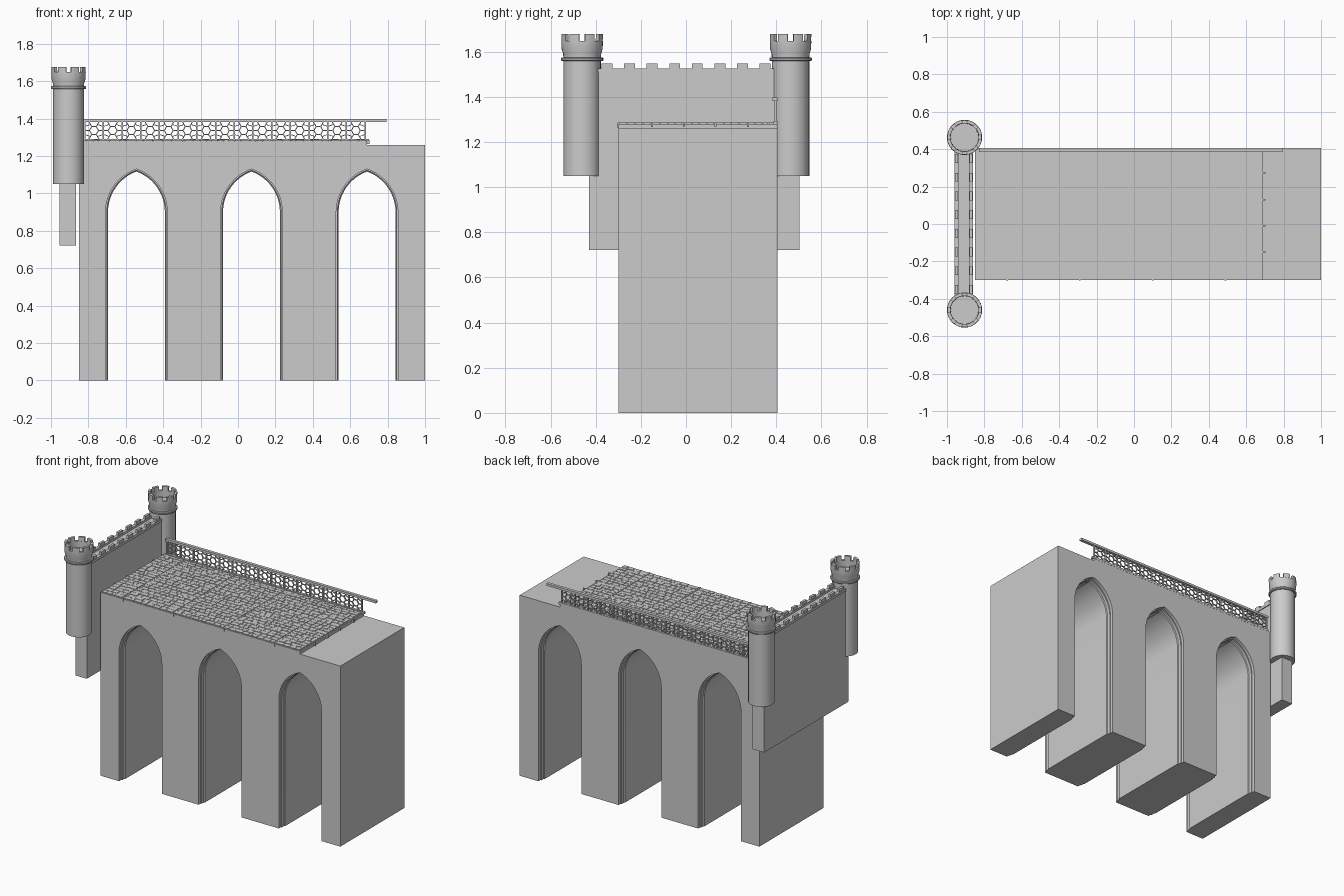
import bpy, bmesh, math, random
from mathutils import Vector, Matrix

if "Cube" in bpy.data.objects:
    bpy.data.objects.remove(bpy.data.objects["Cube"])

random.seed(4)


def finish(name, bm, smooth=False):
    bmesh.ops.recalc_face_normals(bm, faces=bm.faces)
    me = bpy.data.meshes.new(name)
    bm.to_mesh(me)
    bm.free()
    ob = bpy.data.objects.new(name, me)
    bpy.context.collection.objects.link(ob)
    if smooth:
        bpy.ops.object.select_all(action='DESELECT')
        ob.select_set(True)
        bpy.context.view_layer.objects.active = ob
        bpy.ops.object.shade_smooth_by_angle(angle=math.radians(30))
    return ob


def box(bm, lo, hi):
    lo, hi = Vector(lo), Vector(hi)
    size = hi - lo
    m = Matrix.Translation((lo + hi) / 2) @ Matrix.Diagonal((*size, 1))
    bmesh.ops.create_cube(bm, size=1, matrix=m)


def bar(bm, p, q, w, y0, y1):
    """Flat strip between two xz points."""
    d = Vector((q[0] - p[0], 0, q[1] - p[1]))
    m = (Matrix.Translation(((p[0] + q[0]) / 2, (y0 + y1) / 2, (p[1] + q[1]) / 2))
         @ Matrix.Rotation(-math.atan2(d.z, d.x), 4, 'Y')
         @ Matrix.Diagonal((d.length + w * 0.5, y1 - y0, w, 1)))
    bmesh.ops.create_cube(bm, size=1, matrix=m)


def ring_sweep(bm, profile, centre, a0, a1, n, closed):
    """Turn a closed (r, z) profile around a vertical axis."""
    count = n if closed else n + 1
    loops = []
    for i in range(count):
        a = a0 + (a1 - a0) * i / n
        loops.append([bm.verts.new((centre[0] + r * math.cos(a), centre[1] + r * math.sin(a), z))
                      for r, z in profile])
    k = len(profile)
    for i in range(n):
        A, B = loops[i], loops[(i + 1) % count]
        for j in range(k):
            bm.faces.new((A[j], B[j], B[(j + 1) % k], A[(j + 1) % k]))
    if not closed:
        bm.faces.new(loops[0])
        bm.faces.new(loops[-1])


# Bridge body: one outline with three pointed arches, lofted through stepped jambs
def outline(half):
    spring, shrink = 0.90, 0.165 - half
    rise = 0.23 - shrink
    c = (rise ** 2 - half ** 2) / (2 * half)
    rad = half + c
    end = math.atan2(rise, c)
    arc = [(rad * math.cos(end * i / 12) - c, spring + rad * math.sin(end * i / 12)) for i in range(13)]
    pts = [(-0.85, 1.26), (-0.85, 0)]
    for cx in (-0.543, 0.072, 0.69):
        pts.append((cx - half, 0))
        pts += [(cx - x, z) for x, z in arc]
        pts += [(cx + x, z) for x, z in reversed(arc[:-1])]
        pts.append((cx + half, 0))
    return pts + [(1, 0), (1, 1.26)]


steps = [(0, 0.165), (0.022, 0.165), (0.022, 0.158), (0.045, 0.158), (0.05, 0.152)]
sections = [(-0.30 + d, h) for d, h in steps] + [(0.405 - d, h) for d, h in reversed(steps)]
bm = bmesh.new()
loops = [[bm.verts.new((x, y, z)) for x, z in outline(h)] for y, h in sections]
for A, B in zip(loops, loops[1:]):
    for i in range(len(A)):
        j = (i + 1) % len(A)
        bm.faces.new((A[i], A[j], B[j], B[i]))
bm.faces.new(loops[0])
bm.faces.new(loops[-1])
bmesh.ops.remove_doubles(bm, verts=bm.verts, dist=1e-5)
finish("arched_bridge_body", bm, True)

# Deck slab and random stone pavers, in five bays with border strips
bm = bmesh.new()
box(bm, (-0.85, -0.30, 1.255), (0.69, 0.405, 1.28))
finish("deck_slab", bm)

bm = bmesh.new()
seams_x = [-0.85, -0.68, -0.29, 0.10, 0.49, 0.69]
seams_y = [-0.30, -0.15, -0.01, 0.13, 0.275, 0.40]
gap = 0.003
for x0, x1 in zip(seams_x, seams_x[1:]):
    for y0, y1 in zip(seams_y, seams_y[1:]):
        rows = 4
        h = (y1 - y0 - 0.008) / rows
        for r in range(rows):
            x = x0 + 0.006
            while x < x1 - 0.012:
                e = x + random.uniform(0.025, 0.06)
                if e > x1 - 0.03:
                    e = x1 - 0.006
                ya = y0 + 0.004 + r * h
                box(bm, (x, ya, 1.275), (e - gap, ya + h - gap, 1.286 + random.uniform(-0.001, 0.001)))
                x = e
finish("deck_pavers", bm)

bm = bmesh.new()
for x in seams_x[1:-1]:
    box(bm, (x - 0.005, -0.303, 1.262), (x + 0.005, 0.405, 1.286))
for y in seams_y[1:-1]:
    box(bm, (-0.85, y - 0.004, 1.265), (0.703, y + 0.004, 1.286))
finish("deck_border_strips", bm)

# Railing: top and bottom rails, posts and pierced rosette panels
bm = bmesh.new()
box(bm, (-0.83, 0.384, 1.381), (0.795, 0.405, 1.397))
box(bm, (-0.83, 0.388, 1.278), (0.70, 0.406, 1.292))
finish("railing_rails", bm)

bm = bmesh.new()
z0, z1, pitch, start = 1.29, 1.383, 0.1, -0.82
zc = (z0 + z1) / 2
for i in range(16):
    x = start + i * pitch
    box(bm, (x - 0.004, 0.389, z0), (x + 0.004, 0.403, z1))
for i in range(15):
    cx = start + (i + 0.5) * pitch
    R = 0.024
    hexa = [(cx + R * math.cos(math.pi / 3 * k), zc + R * math.sin(math.pi / 3 * k)) for k in range(6)]
    for k in range(6):
        bar(bm, hexa[k], hexa[(k + 1) % 6], 0.005, 0.392, 0.401)
        a = math.pi / 3 * k
        # spokes run from the hexagon to the panel frame
        t = min(0.05 / max(abs(math.cos(a)), 1e-6), 0.046 / max(abs(math.sin(a)), 1e-6))
        bar(bm, hexa[k], (cx + t * math.cos(a), zc + t * math.sin(a)), 0.005, 0.392, 0.401)
    for sx in (-1, 1):
        for sz in (-1, 1):
            bar(bm, (cx + sx * 0.048, zc + sz * 0.022), (cx + sx * 0.019, zc + sz * 0.032), 0.004, 0.392, 0.401)
finish("railing_rosette_panels", bm)

# Gate wall with coping and two rows of battlements
bm = bmesh.new()
box(bm, (-0.955, -0.43, 0.722), (-0.866, 0.503, 1.512))
finish("gate_wall", bm)

bm = bmesh.new()
for xa, xb in ((-0.961, -0.938), (-0.883, -0.860)):
    box(bm, (xa, -0.39, 1.508), (xb, 0.39, 1.526))
finish("gate_wall_coping", bm)

bm = bmesh.new()
for i in range(8):
    y = -0.35 + 0.1 * i
    for xa, xb in ((-0.958, -0.941), (-0.880, -0.863)):
        box(bm, (xa, y - 0.024, 1.524), (xb, y + 0.024, 1.547))
finish("gate_wall_merlons", bm)

# Two round turrets: shaft, collar, flared parapet and merlons
for side, y in (("front", -0.46), ("back", 0.463)):
    c = (-0.906, y)
    bm = bmesh.new()
    bmesh.ops.create_cone(bm, cap_ends=True, segments=32, radius1=0.083, radius2=0.083, depth=0.55,
                          matrix=Matrix.Translation((*c, 1.325)))
    finish(side + "_turret_shaft", bm, True)

    bm = bmesh.new()
    ring_sweep(bm, [(0.075, 1.558), (0.091, 1.558), (0.094, 1.562), (0.094, 1.570), (0.091, 1.574), (0.075, 1.574)],
               c, 0, 2 * math.pi, 32, True)
    finish(side + "_turret_collar", bm, True)

    bm = bmesh.new()
    ring_sweep(bm, [(0.074, 1.57), (0.083, 1.57), (0.084, 1.59), (0.091, 1.612), (0.092, 1.648), (0.075, 1.648)],
               c, 0, 2 * math.pi, 32, True)
    finish(side + "_turret_parapet", bm, True)

    bm = bmesh.new()
    for k in range(8):
        a = (k + 0.5) * math.pi / 4
        ring_sweep(bm, [(0.075, 1.646), (0.092, 1.646), (0.093, 1.677), (0.076, 1.677)],
                   c, a - 0.25, a + 0.25, 4, False)
    finish(side + "_turret_merlons", bm, True)
